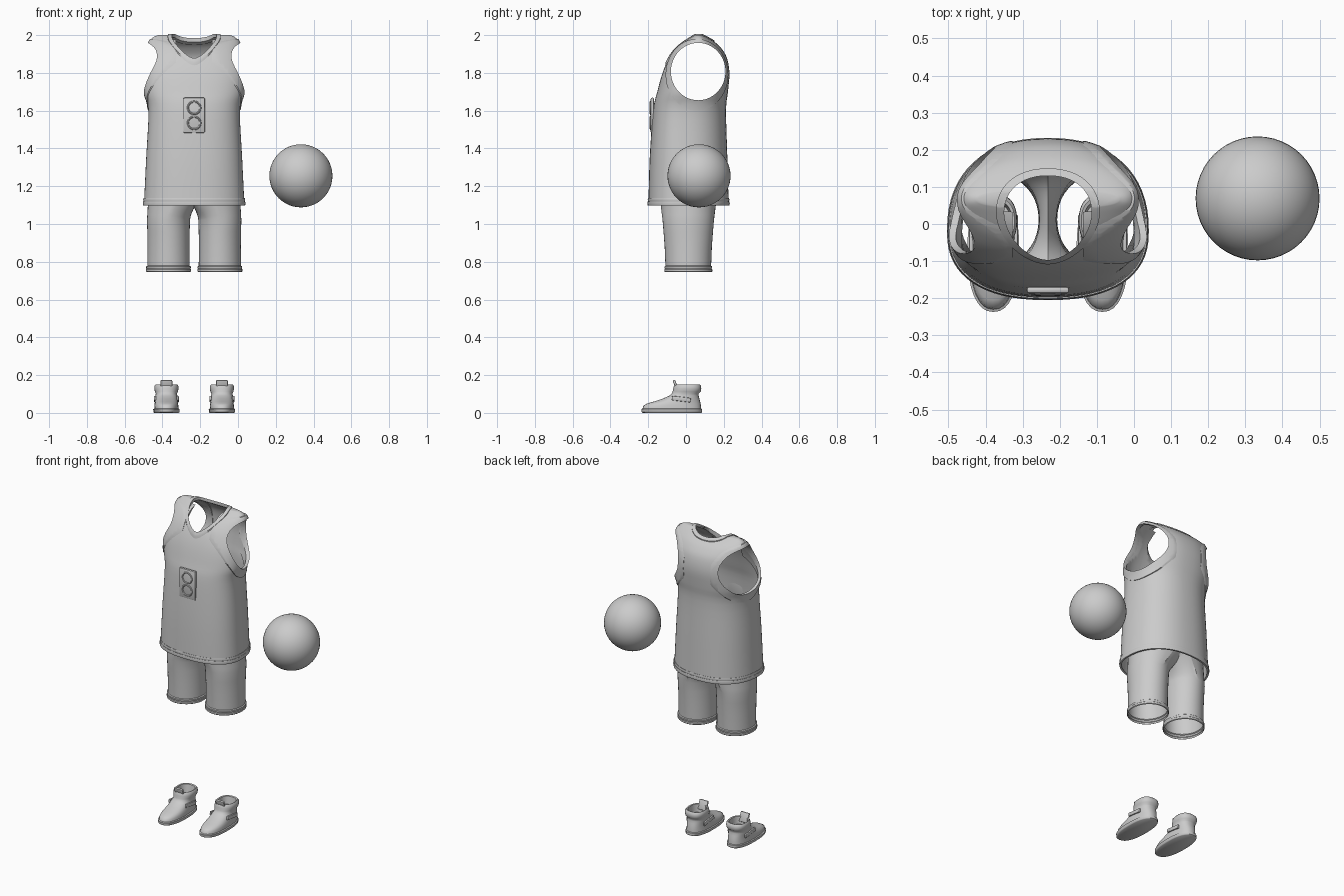
import bpy, bmesh, math
from mathutils import Vector

if "Cube" in bpy.data.objects:
    bpy.data.objects.remove(bpy.data.objects["Cube"])

CX = -0.232          # centre line of the outfit


def add_object(name, bm, angle=40):
    bmesh.ops.recalc_face_normals(bm, faces=bm.faces)
    me = bpy.data.meshes.new(name)
    bm.to_mesh(me)
    bm.free()
    ob = bpy.data.objects.new(name, me)
    bpy.context.collection.objects.link(ob)
    smooth(ob, angle)
    return ob


def smooth(ob, angle=40):
    ob.data.shade_smooth()
    ob.data.set_sharp_from_angle(angle=math.radians(angle))


def bake(ob, angle=40):
    dg = bpy.context.evaluated_depsgraph_get()
    me = bpy.data.meshes.new_from_object(ob.evaluated_get(dg))
    ob.modifiers.clear()
    ob.data = me
    smooth(ob, angle)
    return ob


def oval(a, b0, b1, mid, n0, n1, count):
    """Superellipse with separate front and back halves."""
    pts = []
    for i in range(count):
        t = 2 * math.pi * i / count
        c, s = math.cos(t), math.sin(t)
        n = n1 if s > 0 else n0
        x = a * math.copysign(abs(c) ** (2 / n), c)
        y = mid + (b1 - mid if s > 0 else mid - b0) * math.copysign(abs(s) ** (2 / n), s)
        pts.append((x, y))
    return pts


def refine(rows, k):
    """Smooth spline through profile rows."""
    out = []
    for i in range(len(rows) - 1):
        p = [Vector(rows[min(max(j, 0), len(rows) - 1)]) for j in range(i - 1, i + 3)]
        for s in range(k):
            t = s / k
            out.append(0.5 * (2 * p[1] + (p[2] - p[0]) * t + (2 * p[0] - 5 * p[1] + 4 * p[2] - p[3]) * t * t
                              + (3 * p[1] - p[0] - 3 * p[2] + p[3]) * t ** 3))
    return out + [Vector(rows[-1])]


def loft(name, cx, rows, n0=2.4, n1=2.3, count=64, bottom=False, top=False, angle=40):
    """Rows are z, half width, front y, back y, y of widest point."""
    bm = bmesh.new()
    rings = [[bm.verts.new((cx + x, y, r[0])) for x, y in oval(r[1], r[2], r[3], r[4], n0, n1, count)]
             for r in rows]
    for lo, hi in zip(rings, rings[1:]):
        for i in range(count):
            j = (i + 1) % count
            bm.faces.new((lo[i], lo[j], hi[j], hi[i]))
    if bottom:
        bm.faces.new(rings[0])
    if top:
        bm.faces.new(rings[-1])
    return add_object(name, bm, angle)


def solidify(ob, thick, offset=0.0):
    m = ob.modifiers.new("thickness", 'SOLIDIFY')
    m.thickness, m.offset = thick, offset


def boolean(ob, cutter, op='DIFFERENCE'):
    m = ob.modifiers.new("cut", 'BOOLEAN')
    m.object, m.operation, m.solver = cutter, op, 'EXACT'
    cutter.hide_render = True


def neck_cutter(name, a, y0, y1):
    rows = [(1.75, a, y0, y1, 0.03), (2.1, a, y0, y1, 0.03)]
    return loft(name, CX, rows, 1.8, 2.2, 48, True, True)


def arm_cutter(name, side, cy, cz, ry, rz):
    bm = bmesh.new()
    rings = [[bm.verts.new((CX + side * d, cy + p, cz + q)) for p, q in oval(ry, -rz, rz, 0, 2, 2, 48)]
             for d in (0.095, 0.4)]
    for i in range(48):
        j = (i + 1) % 48
        bm.faces.new((rings[0][i], rings[0][j], rings[1][j], rings[1][i]))
    for r in rings:
        bm.faces.new(r)
    return add_object(name, bm)


def box(name, loc, size, rot=(0, 0, 0), bevel=0.004, segs=2):
    bpy.ops.mesh.primitive_cube_add(size=1, location=loc, rotation=rot)
    ob = bpy.context.object
    ob.name = name
    ob.scale = size
    bpy.ops.object.transform_apply(location=False, rotation=False, scale=True)
    m = ob.modifiers.new("bevel", 'BEVEL')
    m.width, m.segments = bevel, segs
    return bake(ob)


# jersey body, open at the hem
torso = refine([(1.10, .262, -.195, .222, -.02), (1.35, .25, -.188, .215, -.02),
                (1.60, .238, -.17, .208, -.02), (1.70, .260, -.148, .218, -.01),
                (1.80, .262, -.12, .226, 0), (1.88, .248, -.086, .212, .03),
                (1.93, .24, -.05, .182, .055), (1.96, .235, -.015, .15, .065),
                (1.985, .215, .025, .11, .067), (1.996, .19, .045, .09, .067)], 4)
neck = neck_cutter("neck_cutter", .118, -.097, .13)
neck_big = neck_cutter("neck_outer_cutter", .14, -.109, .15)
arms = {s: arm_cutter("arm_cutter", s, .0645, 1.807, .1445, .152) for s in (-1, 1)}
arms_big = {s: arm_cutter("arm_outer_cutter", s, .058, 1.79, .166, .19) for s in (-1, 1)}
finished = []

jersey = loft("jersey", CX, torso, top=True)
solidify(jersey, .008)
for c in (neck, arms[-1], arms[1]):
    boolean(jersey, c)
finished.append(jersey)

# raised trims around the neck and armholes
trims = [("neck_trim", neck_big, neck), ("left_arm_trim", arms_big[-1], arms[-1]),
         ("right_arm_trim", arms_big[1], arms[1])]
for name, outer, inner in trims:
    trim = loft(name, CX, torso, top=True)
    solidify(trim, .018)
    boolean(trim, outer, 'INTERSECT')
    boolean(trim, inner)
    finished.append(trim)
for ob in finished:
    bake(ob)
for c in [neck, neck_big, *arms.values(), *arms_big.values()]:
    bpy.data.objects.remove(c)

# jersey hem, two stitched bands
for i, (z0, z1, g) in enumerate([(1.10, 1.119, .005), (1.121, 1.135, .003)]):
    hem = loft("jersey_hem", CX, [(z, .262 + g - d, -.195 - g + d, .222 + g - d, -.02)
                                  for z, d in ((z0, .002), ((z0 + z1) / 2, 0), (z1, .002))])
    solidify(hem, .01)
    bake(hem)

# plain chest patch with raised border and two cushions
box("chest_patch", (CX, -.178, 1.575), (.115, .018, .187), bevel=.007)
for z in (1.535, 1.615):
    bpy.ops.mesh.primitive_torus_add(location=(CX, -.187, z), rotation=(math.pi / 2, 0, 0),
                                     major_radius=.033, minor_radius=.005,
                                     major_segments=32, minor_segments=8)
    bpy.context.object.name = "patch_piping"
    smooth(bpy.context.object)

# shorts: half with leg tube flowing into waist and crotch, mirrored
bm = bmesh.new()
COLS, YM = 40, .012
leg = [(.745, .114, .123), (.749, .119, .127), (.760, .119, .127), (.763, .116, .124), (.766, .118, .126),
       (.775, .118, .126), (.779, .112, .121), (.88, .111, .125), (.96, .112, .131), (1.02, .114, .136)]
rings = [[bm.verts.new((.136 + rx * math.cos(t), YM + ry * math.sin(t), z))
          for t in (2 * math.pi * i / COLS for i in range(COLS))] for z, rx, ry in leg]
last = [v.co.copy() for v in rings[-1]]
for k in range(1, 9):
    f, ring = k / 8, []
    for i in range(COLS):
        t = 2 * math.pi * i / COLS
        c, s = math.cos(t), math.sin(t)
        if c > 1e-5:
            end = Vector((.236 * c ** .8, YM + .165 * s, 1.25))
        else:
            end = Vector((0, YM + .165 * s, 1.085 + .165 * abs(s) ** 4))
        p = last[i].lerp(end, f)
        if c < 0:
            p.x = last[i].x + (end.x - last[i].x) * f ** 1.6
        ring.append(bm.verts.new(p))
    rings.append(ring)
for lo, hi in zip(rings, rings[1:]):
    for i in range(COLS):
        j = (i + 1) % COLS
        bm.faces.new((lo[i], lo[j], hi[j], hi[i]))
shorts = add_object("shorts", bm)
shorts.location.x = CX
m = shorts.modifiers.new("mirror", 'MIRROR')
m.use_clip, m.merge_threshold = True, .0005
bake(shorts, 35)

# shoes: sole, upper and padded collar in one loft, plus tongue and straps
shoe = [(0, .064, -.228, .08), (.004, .069, -.235, .085), (.02, .07, -.237, .085), (.023, .064, -.23, .08),
        (.038, .063, -.226, .079), (.05, .062, -.205, .077), (.06, .06, -.17, .075), (.075, .059, -.125, .071),
        (.09, .058, -.09, .067), (.102, .056, -.075, .067), (.112, .061, -.071, .078), (.128, .064, -.068, .081),
        (.143, .063, -.064, .079), (.151, .057, -.058, .072), (.148, .05, -.05, .063), (.10, .046, -.045, .055)]
for side, label in ((-1, "left"), (1, "right")):
    x = CX + side * .147
    loft(label + "_shoe", x, [(*r, (r[2] + r[3]) / 2) for r in shoe], 2.3, 2.5, 32, True, True, 50)
    box(label + "_tongue", (x, -.054, .145), (.062, .014, .062), (.35, 0, 0), .006)
    for s in (-1, 1):
        box(label + "_strap", (x + s * .06, -.025, .073), (.012, .10, .024), (-.12, 0, 0))

# ball
bpy.ops.mesh.primitive_uv_sphere_add(segments=48, ring_count=24, radius=.167, location=(.333, .069, 1.255))
bpy.context.object.name = "ball"
smooth(bpy.context.object)
